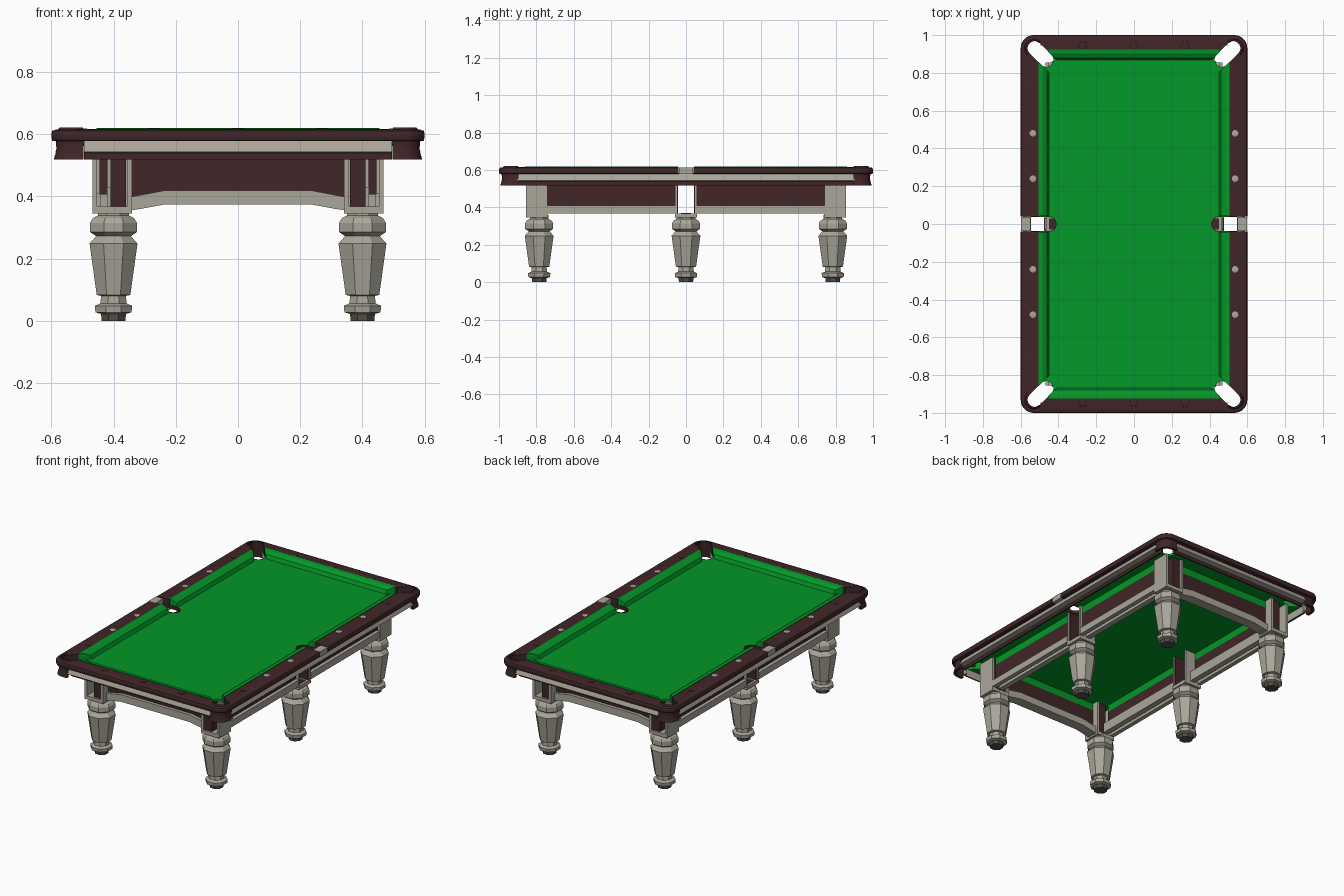
import bpy, bmesh
from math import sin, cos, pi, atan2
from mathutils import Vector

cube = bpy.data.objects.get("Cube")
if cube:
    bpy.data.objects.remove(cube, do_unlink=True)


def material(name, r, g, b):
    m = bpy.data.materials.new(name)
    m.use_nodes = True
    m.diffuse_color = (r, g, b, 1)
    m.node_tree.nodes["Principled BSDF"].inputs["Base Color"].default_value = (r, g, b, 1)
    return m


WOOD = material("dark_red_wood", 0.052, 0.019, 0.021)
GREY = material("warm_grey", 0.40, 0.38, 0.32)
CLOTH = material("green_cloth", 0.001, 0.31, 0.021)
FOOT = material("dark_foot", 0.09, 0.08, 0.065)


def loft(name, rings, mats, wrap=False, skip=None, rule=None):
    """Skin equal rings of points; wrap joins the last ring to the first."""
    bm = bmesh.new()
    rows = [[bm.verts.new(p) for p in ring] for ring in rings]
    n = len(rows[0])
    pairs = list(zip(rows, rows[1:])) + ([(rows[-1], rows[0])] if wrap else [])
    for a, b in pairs:
        for i in range(n):
            if not (skip and skip(i)):
                j = (i + 1) % n
                bm.faces.new((a[i], a[j], b[j], b[i]))
    if not wrap:
        bm.faces.new(rows[0])
        bm.faces.new(rows[-1])
    if skip:
        bmesh.ops.holes_fill(bm, edges=[e for e in bm.edges if e.is_boundary])
    bmesh.ops.recalc_face_normals(bm, faces=bm.faces)
    if rule:
        for f in bm.faces:
            f.material_index = rule(f.calc_center_median())
    me = bpy.data.meshes.new(name)
    bm.to_mesh(me)
    bm.free()
    for m in mats:
        me.materials.append(m)
    ob = bpy.data.objects.new(name, me)
    bpy.context.collection.objects.link(ob)
    return ob


def prism(name, profile, axis, lo, hi, mats, sx=1, sy=1, rule=None):
    """Extrude a (horizontal, z) profile along x or y, mirrored by sx and sy."""
    def at(t):
        return [(sx * h, sy * t, z) if axis == "y" else (sx * t, sy * h, z) for h, z in profile]
    return loft(name, [at(lo), at(hi)], mats, rule=rule)


def box(name, x0, x1, y0, y1, z0, z1, mat, sx=1, sy=1):
    return prism(name, [(x0, z0), (x1, z0), (x1, z1), (x0, z1)], "y", y0, y1, [mat], sx, sy)


def lathe(name, profile, sides, x, y, mats, rule=None):
    grow = 1 / cos(pi / sides)
    rings = [[(x + r * grow * cos(2 * pi * (i + .5) / sides),
               y + r * grow * sin(2 * pi * (i + .5) / sides), z) for i in range(sides)]
             for r, z in profile]
    return loft(name, rings, mats, rule=rule)


def outline(ix, iy, z, lead=0.0, steps=8):
    """Rounded rectangle, inset from the table edge."""
    pts = []
    r = max(0.07 - ix, 0.008)
    for k, (sx, sy) in enumerate([(1, 1), (-1, 1), (-1, -1), (1, -1)]):
        c = Vector((sx * (0.6 - ix - r), sy * (1 - iy - r), z))
        arc = [c + r * Vector((cos(a), sin(a), 0))
               for a in [(k + s / steps) * pi / 2 for s in range(steps + 1)]]
        if lead:
            u = Vector((cos(k * pi / 2), sin(k * pi / 2), 0))
            v = Vector((-u.y, u.x, 0))
            arc = [arc[0] - lead * v] + arc + [arc[-1] - lead * u]
        pts += arc
    return pts


def smooth(ob):
    bpy.ops.object.select_all(action="DESELECT")
    ob.select_set(True)
    bpy.context.view_layer.objects.active = ob
    bpy.ops.object.shade_smooth_by_angle()


def pocket_cutter(a, b, r):
    """Upright slot with round ends from point a to point b."""
    ang = atan2(b[1] - a[1], b[0] - a[0])
    def ring(z):
        return [(c[0] + r * cos(ang + s + i * pi / 10), c[1] + r * sin(ang + s + i * pi / 10), z)
                for c, s in ((b, -pi / 2), (a, pi / 2)) for i in range(11)]
    ob = loft("pocket_cutter", [ring(0.5), ring(0.7)], [])
    ob.hide_render = True
    return ob


def cut(ob, cutters):
    for c in cutters:
        m = ob.modifiers.new("pocket", "BOOLEAN")
        m.operation, m.object, m.solver = "DIFFERENCE", c, "EXACT"
    bpy.context.view_layer.update()
    me = bpy.data.meshes.new_from_object(ob.evaluated_get(bpy.context.evaluated_depsgraph_get()))
    ob.modifiers.clear()
    ob.data = me


CORNERS = [(sx, sy) for sx in (1, -1) for sy in (1, -1)]
holes, jaws = [], []
for sx, sy in CORNERS:
    holes.append(pocket_cutter((sx * .525, sy * .93), (sx * .465, sy * .87), .038))
    jaws.append(pocket_cutter((sx * .525, sy * .93), (sx * .42, sy * .825), .036))
for sx in (1, -1):
    holes.append(pocket_cutter((sx * .45, 0), (sx * .65, 0), .04))

# Thin cloth bed
cut(box("cloth_bed", -.545, .545, -.945, .945, .566, .58, CLOTH), holes)

# Wooden top rail
rail_profile = [(0, .588), (0, .602), (.004, .610), (.014, .614), (.096, .616),
                (.096, .577), (.012, .577), (.004, .580)]
rail = loft("top_rail", [outline(i, i * .8, z) for i, z in rail_profile], [WOOD], wrap=True)
cut(rail, holes)
smooth(rail)

# Cushions, sloping down to the bed
def cushion(edge):
    return [(edge, .619), (edge - .022, .617), (edge - .046, .603), (edge - .056, .579), (edge, .579)]

for sy in (1, -1):
    cut(prism("end_cushion", cushion(.925), "x", -.455, .455, [CLOTH], 1, sy), jaws)
for sx, sy in CORNERS:
    cut(prism("side_cushion", cushion(.506), "y", .042, .868, [CLOTH], sx, sy), jaws)
for c in holes + jaws:
    bpy.data.objects.remove(c, do_unlink=True)

# Grey skirts leaning outward, with a wooden strip set back below
def skirt(edge):
    return [(edge - .028, .578), (edge - .013, .543), (edge - .047, .539), (edge - .047, .518),
            (edge - .055, .518), (edge - .055, .578)]

def strip_rule(c):
    return 1 if c.z < .535 else 0

for s in (1, -1):
    prism("end_skirt", skirt(1.0), "x", -.495, .495, [GREY, WOOD], 1, s, strip_rule)
    prism("side_skirt", skirt(.6), "y", -.9, .9, [GREY, WOOD], s, 1, strip_rule)

# Wooden corner skirts, flared at the foot
corner_profile = [(.014, .58), (.017, .55), (.008, .518), (.026, .518), (.03, .58)]
corner = loft("corner_skirts", [outline(i, i, z, .034) for i, z in corner_profile], [WOOD],
              wrap=True, skip=lambda i: i % 11 == 10)
smooth(corner)

# Middle pocket plates and wooden pocket linings
for sx in (1, -1):
    box("middle_pocket_plate", .548, .597, -.037, .037, .578, .612, GREY, sx)
    def bend(r, z):
        mouth = [(sx * .545, r, z)] + [(sx * (.45 + r * cos(a)), r * sin(a), z)
                                       for a in [pi * (.5 + i / 10) for i in range(11)]]
        return mouth + [(sx * .545, -r, z)]
    loft("middle_pocket_lining", [bend(.041, .562), bend(.041, .583), bend(.037, .583), bend(.037, .562)],
         [WOOD], wrap=True, skip=lambda i: i == 12)

# Raised pads around the corner pockets
for sx, sy in CORNERS:
    def arc(r, z):
        return [(sx * (.53 + r * cos(a)), sy * (.93 + r * sin(a)), z)
                for a in [pi * (i / 10 - .25) for i in range(11)]]
    loft("corner_pocket_pad", [arc(.039, .612), arc(.039, .621), arc(.044, .621), arc(.052, .612)],
         [WOOD], wrap=True, skip=lambda i: i == 10)

# Rail sights
for s in (1, -1):
    for x in (-.27, 0, .27):
        lathe("end_sight", [(.022, .612), (.02, .617), (.012, .6185)], 12, x, s * .945, [WOOD])
    for y in (-.72, -.48, -.24, .24, .48, .72):
        mat = WOOD if abs(y) > .7 else GREY
        lathe("side_sight", [(.017, .612), (.017, .617), (.01, .6185)], 12, s * .535, y, [mat])

# Turned eight-sided legs
leg_profile = [(.038, 0), (.04, .022), (.058, .027), (.06, .048), (.042, .056), (.04, .08),
               (.054, .083), (.077, .248), (.056, .272), (.075, .285), (.075, .315),
               (.066, .33), (.05, .338), (.05, .358)]
for sx in (1, -1):
    for y in (-.785, 0, .785):
        lathe("leg", leg_profile, 8, sx * .4, y, [GREY, FOOT], lambda c: 1 if c.z < .023 else 0)

# Posts above the legs
for sx, sy in CORNERS:
    box("corner_post_outer", .453, .468, .74, .855, .355, .567, GREY, sx, sy)
    box("corner_post_inner", .34, .357, .74, .855, .355, .567, GREY, sx, sy)
    box("corner_post_core", .36, .41, .75, .845, .365, .567, WOOD, sx, sy)
    box("corner_post_base", .34, .468, .74, .855, .345, .367, GREY, sx, sy)
    box("middle_post_side", .35, .462, .048, .059, .355, .567, GREY, sx, sy)
    box("middle_post_lining", .355, .458, .042, .049, .366, .566, WOOD, sx, sy)
for sx in (1, -1):
    box("middle_post_base", .345, .465, -.059, .059, .345, .367, GREY, sx)
    box("middle_post_inset", .40, .45, -.028, .028, .365, .37, WOOD, sx)

# Aprons: cloth edge, wooden board, grey rails below
arch = [(-.345, .355), (-.31, .36), (-.24, .373), (.24, .373), (.31, .36), (.345, .355),
        (.345, .398), (.24, .418), (-.24, .418), (-.345, .398)]
for sy in (1, -1):
    box("end_cloth_edge", -.345, .345, .78, .80, .521, .567, CLOTH, 1, sy)
    box("end_apron", -.345, .345, .78, .80, .39, .521, WOOD, 1, sy)
    prism("end_arch_rail", arch, "y", .755, .82, [GREY], 1, sy)
for sx, sy in CORNERS:
    box("side_cloth_edge", .42, .445, .059, .74, .521, .567, CLOTH, sx, sy)
    box("side_apron", .42, .445, .059, .74, .405, .521, WOOD, sx, sy)
    box("side_outer_rail", .44, .467, .059, .74, .368, .41, GREY, sx, sy)
    box("side_inner_rail", .385, .42, .059, .74, .368, .43, GREY, sx, sy)
